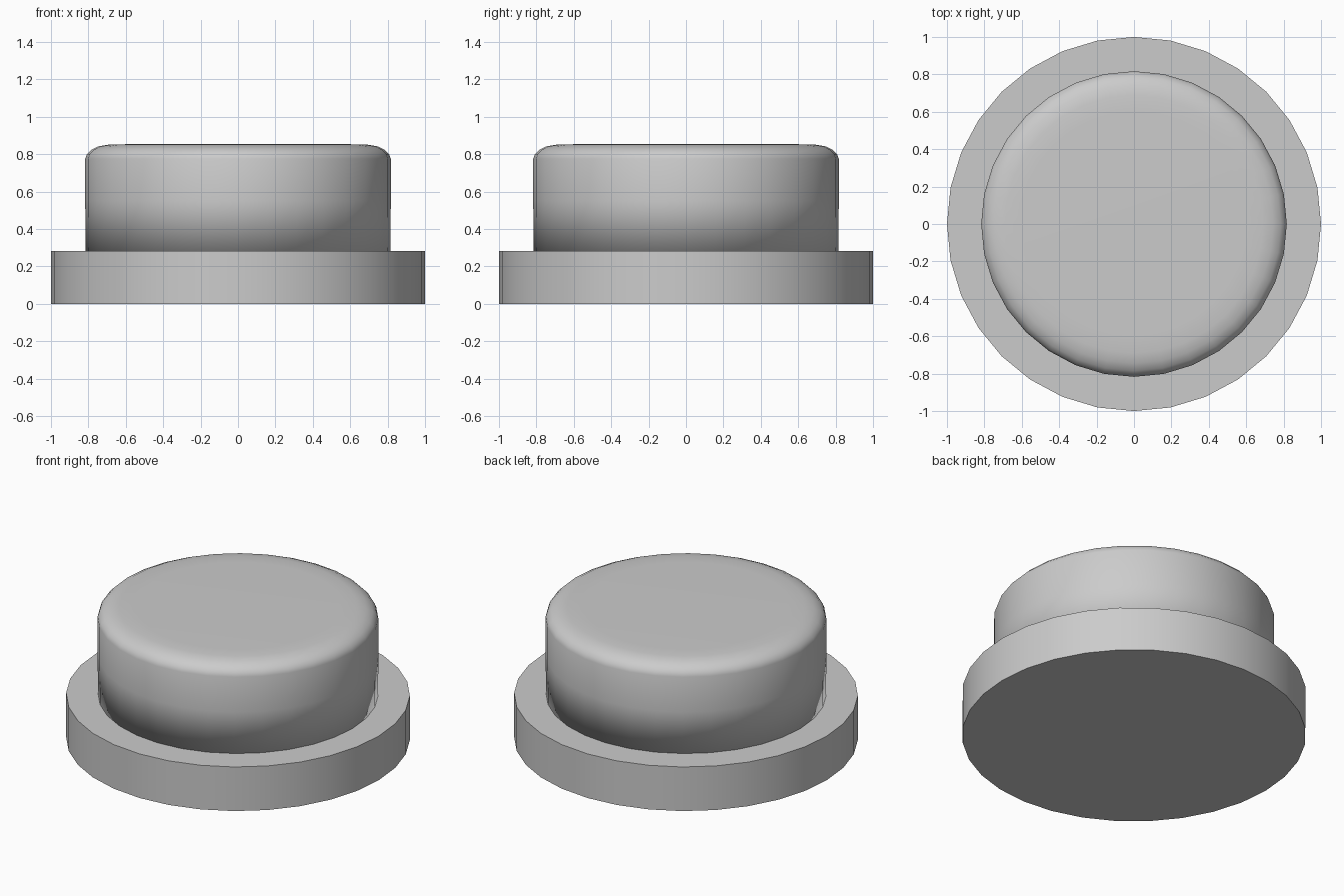
import bpy, bmesh
from math import cos, sin, tau

if "Cube" in bpy.data.objects:
    bpy.data.objects.remove(bpy.data.objects["Cube"])

SIDES = 32

def lathe(name, profile, sharp_angle=None):
    """Revolve (radius, z) points into a closed solid with flat end caps."""
    bm = bmesh.new()
    rings = [[bm.verts.new((r * cos(tau * i / SIDES), r * sin(tau * i / SIDES), z))
              for i in range(SIDES)] for r, z in profile]
    for low, high in zip(rings, rings[1:]):
        for i in range(SIDES):
            j = (i + 1) % SIDES
            bm.faces.new((low[i], low[j], high[j], high[i]))
    bm.faces.new(rings[0][::-1])
    bm.faces.new(rings[-1])
    for f in bm.faces:
        f.smooth = True
    mesh = bpy.data.meshes.new(name)
    bm.to_mesh(mesh)
    bm.free()
    obj = bpy.data.objects.new(name, mesh)
    bpy.context.collection.objects.link(obj)
    if sharp_angle:
        bpy.ops.object.select_all(action='DESELECT')
        obj.select_set(True)
        bpy.context.view_layer.objects.active = obj
        bpy.ops.object.shade_smooth_by_angle(angle=sharp_angle)
    return obj

# Flat round base with crisp rims
lathe("button_base", [(1, 0), (1, 0.283)], 0.6)

# Push cap with a softly rounded top edge, smooth all over
lathe("button_cap", [(0.815, 0.283), (0.817, 0.55), (0.817, 0.775), (0.808, 0.80),
                     (0.785, 0.823), (0.745, 0.842), (0.69, 0.851), (0.60, 0.853)])
